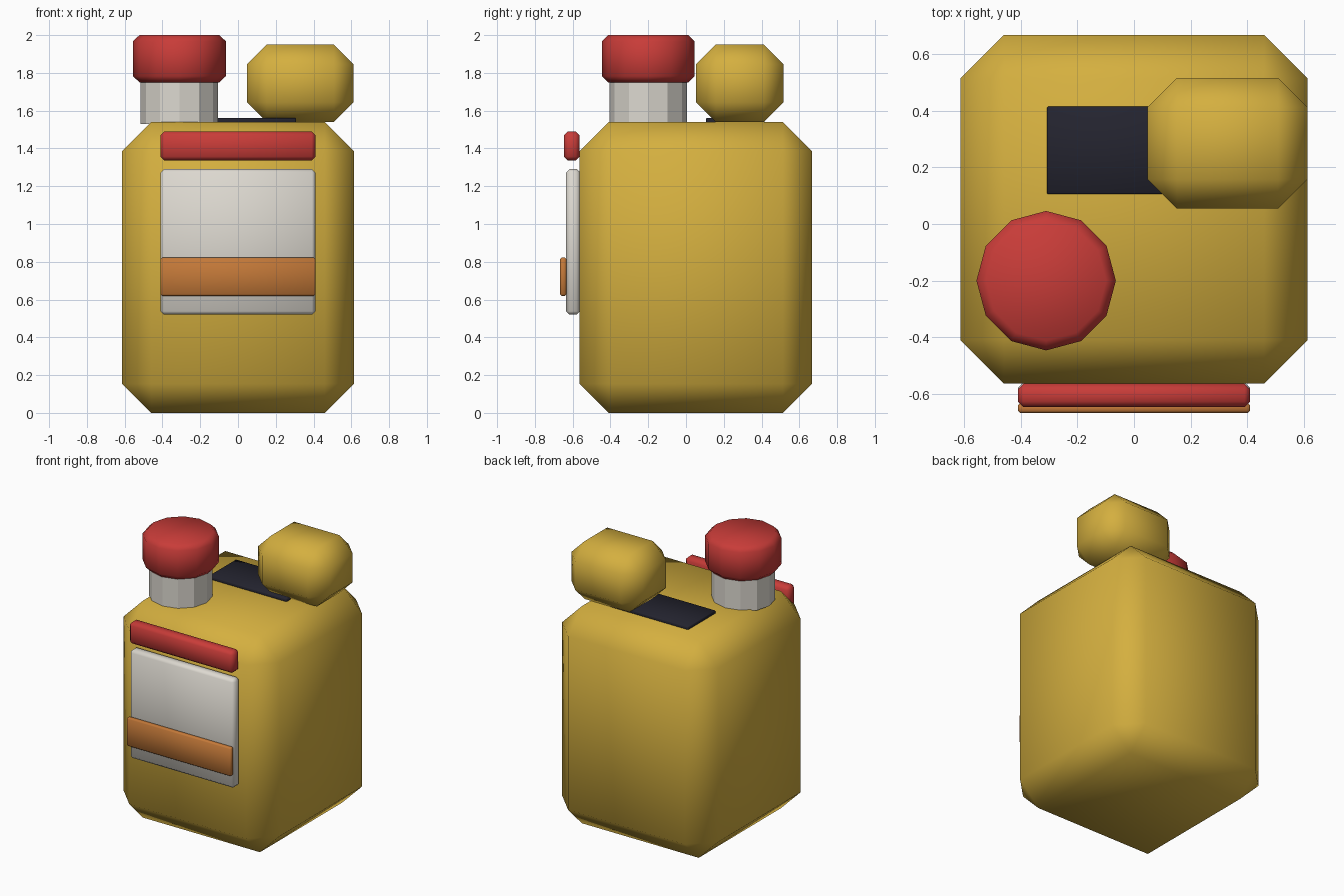
import bpy
import math

cube = bpy.data.objects.get("Cube")
if cube:
    bpy.data.objects.remove(cube, do_unlink=True)


def material(name, rgb):
    mat = bpy.data.materials.new(name)
    mat.use_nodes = True
    mat.diffuse_color = (*rgb, 1)
    mat.node_tree.nodes["Principled BSDF"].inputs["Base Color"].default_value = (*rgb, 1)
    return mat


yellow = material("mustard yellow", (0.66, 0.43, 0.05))
red = material("red", (0.58, 0.045, 0.04))
white = material("off white", (0.72, 0.69, 0.63))
orange = material("orange", (0.55, 0.19, 0.04))
dark = material("dark navy", (0.017, 0.017, 0.028))


def finish(obj, name, mat, bevel, smooth=True):
    """Name, colour, chamfer and shade the active object."""
    obj.name = name
    obj.data.materials.append(mat)
    bpy.ops.object.transform_apply(location=False, rotation=False, scale=True)
    if smooth:
        bpy.ops.object.shade_smooth()
    if bevel:
        mod = obj.modifiers.new("chamfer", "BEVEL")
        mod.width = bevel
        mod.segments = 1
        mod.limit_method = "ANGLE"
        mod.angle_limit = math.radians(40)
    return obj


def box(name, x, y, z, mat, bevel):
    """Chamfered box from (min, max) ranges."""
    ranges = (x, y, z)
    bpy.ops.mesh.primitive_cube_add(size=1, location=[(a + b) / 2 for a, b in ranges])
    obj = bpy.context.object
    obj.scale = [b - a for a, b in ranges]
    return finish(obj, name, mat, bevel)


def spout_ring(name, radius, z, mat, bevel, smooth):
    """Twelve-sided cylinder on the spout axis."""
    bpy.ops.mesh.primitive_cylinder_add(
        vertices=12, radius=radius, depth=z[1] - z[0],
        location=(-0.31, -0.2, (z[0] + z[1]) / 2))
    return finish(bpy.context.object, name, mat, bevel, smooth)


# Container and handle
box("body", (-0.613, 0.613), (-0.563, 0.667), (0, 1.54), yellow, 0.154)
box("handle", (0.048, 0.612), (0.054, 0.516), (1.54, 1.95), yellow, 0.104)
box("handle_recess_plate", (-0.307, 0.307), (0.105, 0.415), (1.53, 1.56), dark, 0.004)

# Spout
spout_ring("spout_neck", 0.205, (1.53, 1.76), white, 0, False)
spout_ring("spout_cap", 0.246, (1.75, 2.0), red, 0.033, True)

# Front label
width = (-0.41, 0.41)
box("label_panel", width, (-0.635, -0.56), (0.52, 1.29), white, 0.018)
box("label_top_bar", width, (-0.646, -0.563), (1.337, 1.49), red, 0.02)
box("label_stripe", width, (-0.667, -0.633), (0.62, 0.822), orange, 0.008)
